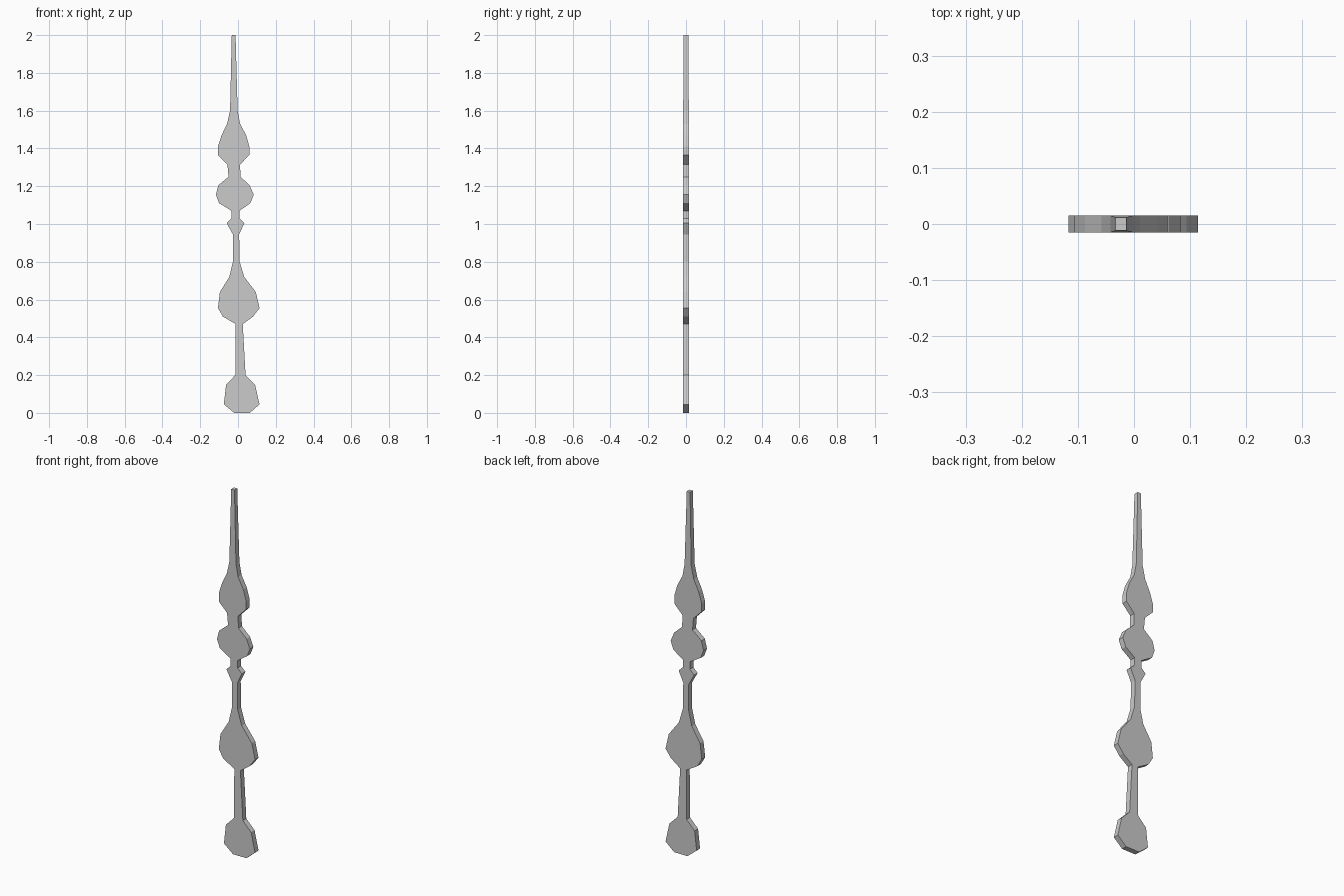
import bpy, bmesh

# Outline stations of the spindle: height, left edge, right edge
stations = [
    # foot bulb
    (0.00, -0.02, 0.062), (0.045, -0.075, 0.114), (0.15, -0.063, 0.09), (0.20, -0.014, 0.04),
    # lower bulb
    (0.47, -0.012, 0.025), (0.51, -0.08, 0.08), (0.555, -0.106, 0.114), (0.64, -0.096, 0.094),
    (0.72, -0.046, 0.033), (0.80, -0.027, 0.009),
    # small collar
    (0.945, -0.027, 0.006), (1.005, -0.06, 0.034), (1.03, -0.034, 0.008), (1.07, -0.034, 0.008),
    # middle bead
    (1.11, -0.1, 0.065), (1.155, -0.117, 0.083), (1.205, -0.104, 0.062), (1.25, -0.05, 0.013),
    # upper bulb
    (1.315, -0.056, 0.011), (1.365, -0.106, 0.06), (1.41, -0.106, 0.06), (1.47, -0.087, 0.043),
    (1.53, -0.058, 0.011), (1.60, -0.042, -0.002),
    # tip
    (2.00, -0.033, -0.013),
]


def half_depth(z):
    """Constant board thickness that thins slightly towards the tip."""
    return 0.015 if z <= 1.6 else 0.015 - 0.003 * (z - 1.6) / 0.4


bm = bmesh.new()
rings = []
for z, left, right in stations:
    d = half_depth(z)
    rings.append([bm.verts.new(p) for p in
                  ((left, -d, z), (right, -d, z), (right, d, z), (left, d, z))])

# Skin between stations, then cap both ends
for low, high in zip(rings, rings[1:]):
    for i in range(4):
        j = (i + 1) % 4
        bm.faces.new((low[i], low[j], high[j], high[i]))
bm.faces.new(rings[0][::-1])
bm.faces.new(rings[-1])
bmesh.ops.recalc_face_normals(bm, faces=bm.faces)

mesh = bpy.data.meshes.new("flat_baluster")
bm.to_mesh(mesh)
bm.free()
bpy.context.collection.objects.link(bpy.data.objects.new("flat_baluster", mesh))
